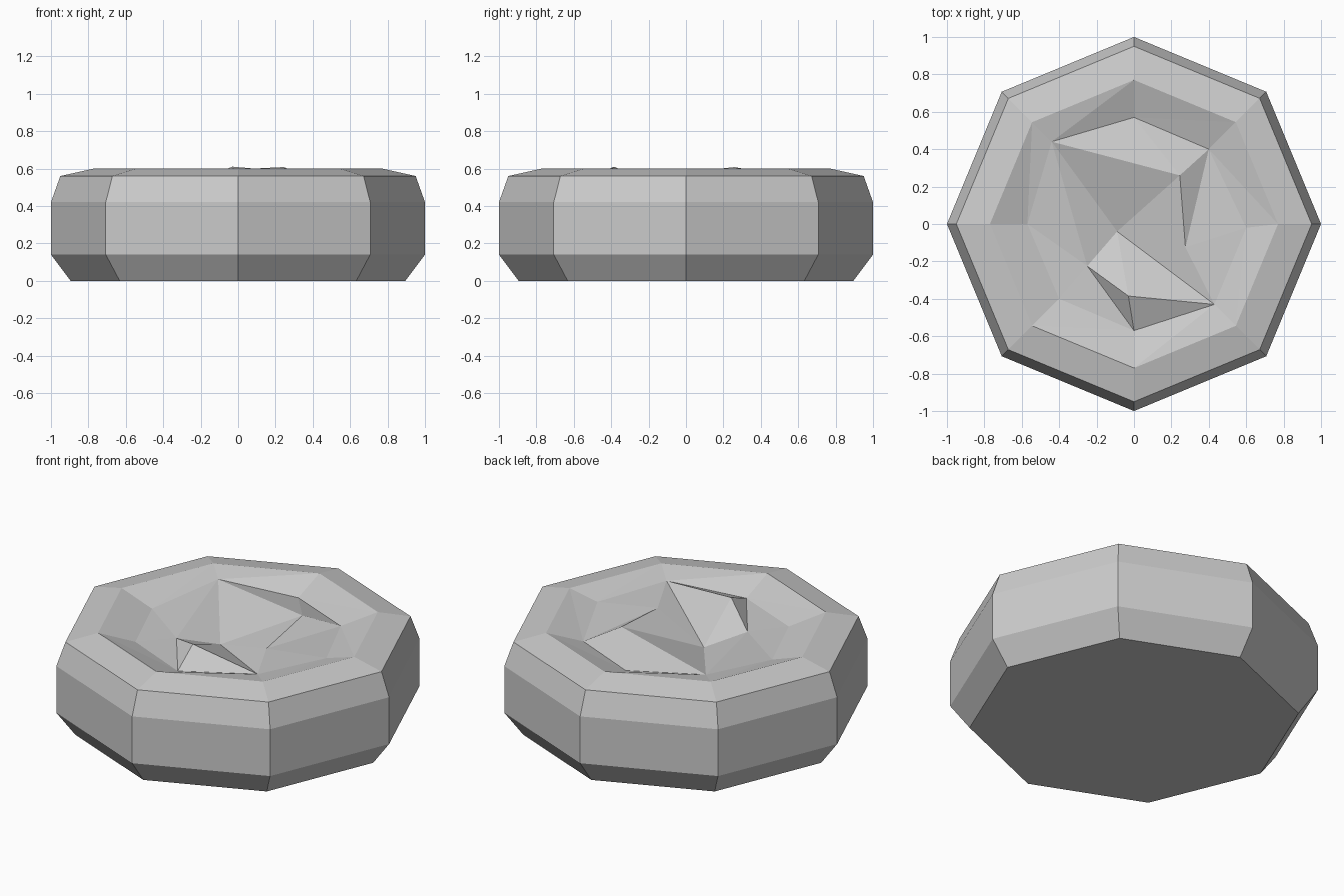
import bpy
import bmesh
from math import cos, sin, pi

cube = bpy.data.objects.get("Cube")
if cube:
    bpy.data.objects.remove(cube)

SIDES = 8

# One plain stone colour
stone = bpy.data.materials.new("grey stone")
stone.use_nodes = True
colour = (0.6, 0.6, 0.6, 1)
stone.diffuse_color = colour
bsdf = stone.node_tree.nodes["Principled BSDF"]
bsdf.inputs["Base Color"].default_value = colour
bsdf.inputs["Roughness"].default_value = 0.9

bm = bmesh.new()


def ring(radius, z):
    """Octagon of vertices, starting on +x and turning counter-clockwise."""
    return [bm.verts.new((radius * cos(2 * pi * i / SIDES),
                          radius * sin(2 * pi * i / SIDES), z))
            for i in range(SIDES)]


# Bevelled outer wall, from the base up to the rim
profile = [(0.895, 0), (1, 0.14), (1, 0.42), (0.95, 0.56), (0.77, 0.6)]
rings = [ring(r, z) for r, z in profile]
bm.faces.new(rings[0][::-1])
for low, high in zip(rings, rings[1:]):
    for i in range(SIDES):
        j = (i + 1) % SIDES
        bm.faces.new((low[i], low[j], high[j], high[i]))

# Corners of the broken hollow (a-h, counter-clockwise) and its inner points
points = {
    "a": (0.6, -0.02, 0.555), "b": (0.4, 0.4, 0.533),
    "c": (0, 0.57, 0.53), "d": (-0.44, 0.44, 0.573),
    "e": (-0.57, 0, 0.53), "f": (-0.4, -0.4, 0.53),
    "g": (0, -0.57, 0.527), "h": (0.43, -0.43, 0.57),
    "p": (0.245, 0.26, 0.608), "q": (0.275, -0.125, 0.565),
    "r": (-0.03, -0.385, 0.61), "s": (-0.25, -0.225, 0.525),
    "t": (-0.09, -0.04, 0.46),
}
v = {name: bm.verts.new(co) for name, co in points.items()}

# Sloping lip between the rim and the hollow
rim = rings[-1]
lip = [v[name] for name in "abcdefgh"]
for i in range(SIDES):
    j = (i + 1) % SIDES
    bm.faces.new((rim[i], rim[j], lip[j]))
    bm.faces.new((rim[i], lip[j], lip[i]))

# Jagged facets inside the hollow
facets = "dcp cbp pbq baq qah qht pqt dpt dts dse esf fsg sgr rgh rht trs"
for tri in facets.split():
    bm.faces.new([v[name] for name in tri])

bmesh.ops.recalc_face_normals(bm, faces=bm.faces)
mesh = bpy.data.meshes.new("stone_block")
bm.to_mesh(mesh)
bm.free()
mesh.materials.append(stone)
block = bpy.data.objects.new("stone_block", mesh)
bpy.context.collection.objects.link(block)
